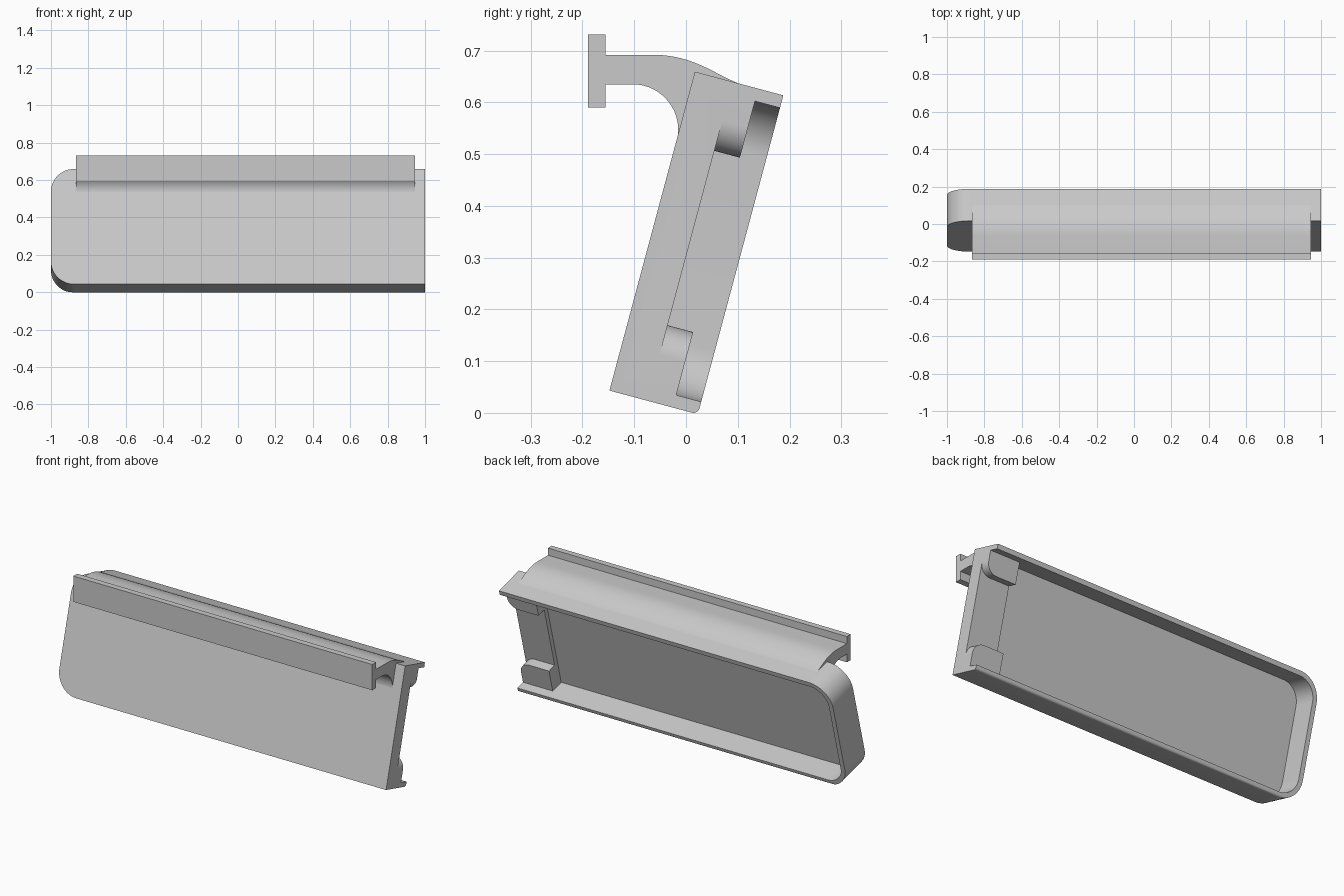
import bpy, bmesh, math
from mathutils import Matrix, Vector

if "Cube" in bpy.data.objects:
    bpy.data.objects.remove(bpy.data.objects["Cube"])

grey = bpy.data.materials.new("light grey")
grey.use_nodes = True
colour = (0.59, 0.59, 0.59, 1)
grey.diffuse_color = colour
grey.node_tree.nodes["Principled BSDF"].inputs["Base Color"].default_value = colour

TILT = math.radians(15)
HEIGHT, DEPTH, WALL = 0.638, 0.177, 0.025
# Tray space is x, depth (front to back), height; it leans back by TILT
LEAN = Matrix.Translation((0, -0.148, 0.0431)) @ Matrix.Rotation(-TILT, 4, 'X')


def arc(cx, cy, r, start, end, n=16):
    angles = [math.radians(start + (end - start) * i / n) for i in range(n + 1)]
    return [(cx + r * math.cos(a), cy + r * math.sin(a)) for a in angles]


def prism(name, points, lo, hi, place, matrix=Matrix()):
    """Extrude a 2D outline from lo to hi; place maps (a, b, t) to xyz."""
    bm = bmesh.new()
    face = bm.faces.new([bm.verts.new(place(a, b, lo)) for a, b in points])
    step = Vector(place(0, 0, hi)) - Vector(place(0, 0, lo))
    new = bmesh.ops.extrude_face_region(bm, geom=[face])["geom"]
    bmesh.ops.translate(bm, vec=step, verts=[v for v in new if isinstance(v, bmesh.types.BMVert)])
    bmesh.ops.recalc_face_normals(bm, faces=bm.faces)
    bm.transform(matrix)
    mesh = bpy.data.meshes.new(name)
    bm.to_mesh(mesh)
    bm.free()
    mesh.materials.append(grey)
    obj = bpy.data.objects.new(name, mesh)
    bpy.context.collection.objects.link(obj)
    return obj


def along_depth(a, b, t):
    return (a, t, b)


def along_x(a, b, t):
    return (t, a, b)


def left_rounded(x0, x1, z0, z1, r):
    return ([(x1, z0), (x1, z1)] + arc(x0 + r, z1 - r, r, 90, 180)
            + arc(x0 + r, z0 + r, r, 180, 270))


def smooth(obj):
    bpy.ops.object.select_all(action='DESELECT')
    obj.select_set(True)
    bpy.context.view_layer.objects.active = obj
    bpy.ops.object.shade_smooth_by_angle(angle=math.radians(30))


# Leaning tray body
tray = prism("tray", left_rounded(-1, 1, 0, HEIGHT, 0.125), 0, DEPTH, along_depth, LEAN)

# Pocket, end recess, gap between the two corner pads, and rounded lower rim
low, high, step_x, r = WALL, HEIGHT - WALL, 0.82, 0.06
pocket = left_rounded(-1 + WALL, step_x, low, high, 0.1)
recess = [(0.7, low), (1.1, low), (1.1, high), (0.7, high)]
gap = ([(0.7, 0.151)] + arc(1 - r, 0.151 - r, r, 90, 0) + [(1.1, 0.151 - r), (1.1, 0.5 + r)]
       + arc(1 - r, 0.5 + r, r, 0, -90) + [(0.7, 0.5)])
e = 0.012
rim = arc(DEPTH - e, e, e, -90, 0, 6) + [(DEPTH + 0.05, e), (DEPTH + 0.05, -0.05), (DEPTH - e, -0.05)]
cutters = [
    prism("pocket_cutter", pocket, 0.051, 0.3, along_depth, LEAN),
    prism("recess_cutter", recess, 0.127, 0.31, along_depth, LEAN),
    prism("gap_cutter", gap, 0.076, 0.32, along_depth, LEAN),
    prism("rim_cutter", rim, -1.1, 1.1, along_x, LEAN),
]
for cutter in cutters:
    cutter.hide_render = True
    cutter.hide_set(True)
    mod = tray.modifiers.new(cutter.name, 'BOOLEAN')
    mod.operation, mod.solver, mod.object = 'DIFFERENCE', 'EXACT', cutter

# Bake the cuts so no helpers are left behind
bpy.context.view_layer.update()
baked = bpy.data.meshes.new_from_object(tray.evaluated_get(bpy.context.evaluated_depsgraph_get()))
tray.modifiers.clear()
tray.data = baked
for cutter in cutters:
    bpy.data.objects.remove(cutter)
smooth(tray)


def in_wall(depth, height):
    p = LEAN @ Vector((0, depth, height))
    return (p.y, p.z)


def bezier(p0, p1, p2, p3, n=20):
    pts = [Vector(p) for p in (p0, p1, p2, p3)]
    out = []
    for i in range(n + 1):
        t = i / n
        k = ((1 - t) ** 3, 3 * t * (1 - t) ** 2, 3 * t * t * (1 - t), t ** 3)
        out.append(tuple(sum((p * f for p, f in zip(pts, k)), Vector((0, 0)))))
    return out


# Curved arm with an upright flange, rooted inside the tray's top and front walls
top_curve = bezier((-0.065, 0.692), (0.02, 0.692), (0.06, 0.649), in_wall(0.1, HEIGHT - 0.001))
under_curve = arc(-0.103, 0.547, 0.088, -15, 90)
hook = ([(-0.156, 0.692)] + top_curve
        + [in_wall(0.09, HEIGHT - 0.012), in_wall(0.012, HEIGHT - 0.012), in_wall(0.012, 0.49)]
        + under_curve
        + [(-0.156, 0.635), (-0.156, 0.59), (-0.189, 0.59), (-0.189, 0.731), (-0.156, 0.731)])
smooth(prism("hanging_hook", hook, -0.865, 0.945, along_x))
